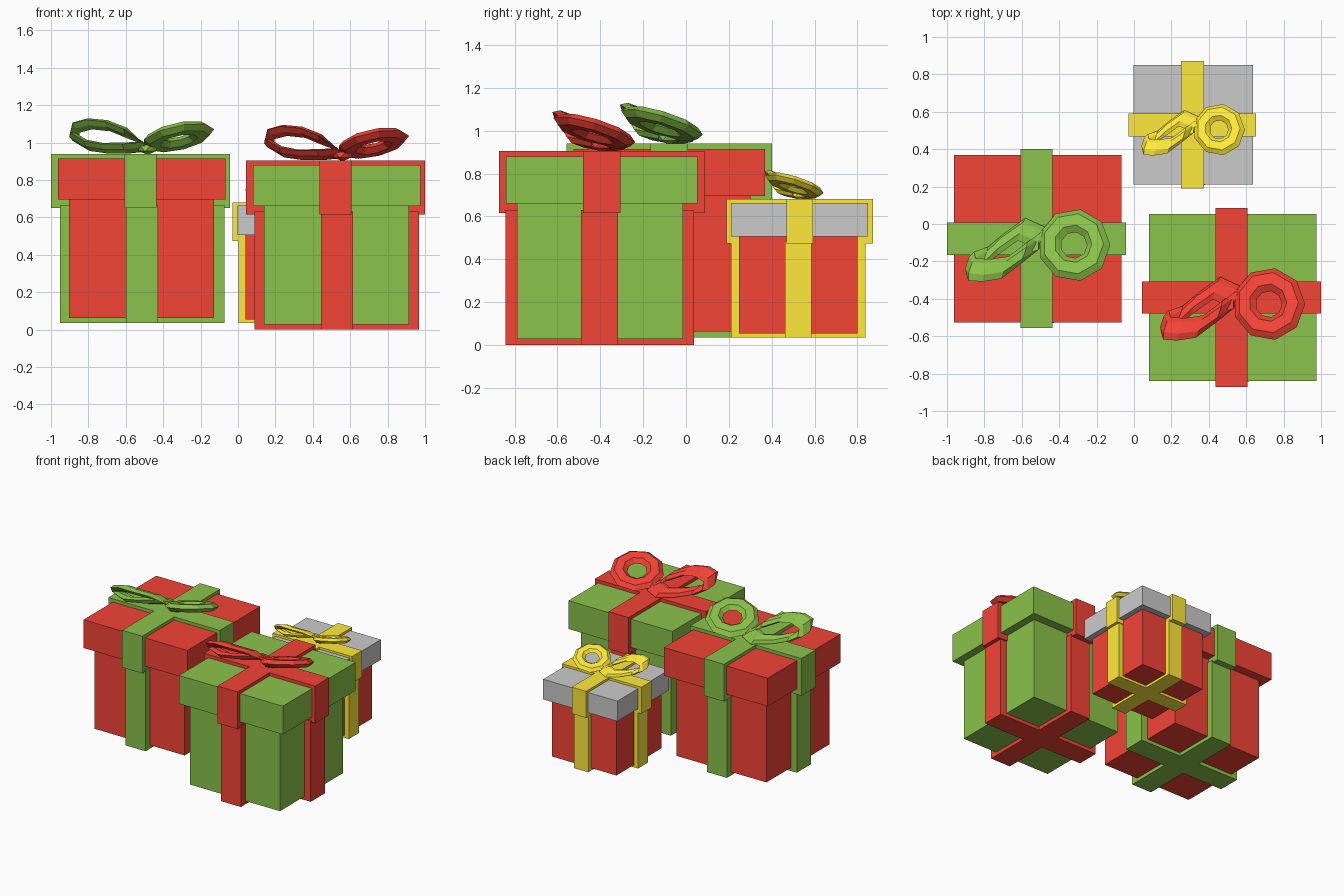
import bpy, bmesh, math
from mathutils import Vector

if "Cube" in bpy.data.objects:
    bpy.data.objects.remove(bpy.data.objects["Cube"])


def make_material(name, rgb):
    m = bpy.data.materials.new(name)
    m.diffuse_color = (*rgb, 1)
    m.use_nodes = True
    m.node_tree.nodes["Principled BSDF"].inputs["Base Color"].default_value = m.diffuse_color
    return m


RED = make_material("red", (0.905, 0.056, 0.037))
GREEN = make_material("green", (0.258, 0.546, 0.069))
YELLOW = make_material("yellow", (1.0, 0.831, 0.044))


def finish(bm, name, mat, origin, scale):
    bmesh.ops.recalc_face_normals(bm, faces=bm.faces)
    mesh = bpy.data.meshes.new(name)
    bm.to_mesh(mesh)
    bm.free()
    if mat:
        mesh.materials.append(mat)
    ob = bpy.data.objects.new(name, mesh)
    ob.location = origin
    ob.scale = (scale,) * 3
    bpy.context.collection.objects.link(ob)


def prism(outline, z0, z1, offset):
    """Extrude a flat outline from z0 to z1."""
    bm = bmesh.new()
    ox, oy = offset
    face = bm.faces.new([bm.verts.new((x + ox, y + oy, z0)) for x, y in outline])
    ext = bmesh.ops.extrude_face_region(bm, geom=[face])["geom"]
    verts = [v for v in ext if isinstance(v, bmesh.types.BMVert)]
    bmesh.ops.translate(bm, verts=verts, vec=(0, 0, z1 - z0))
    return bm


def square(h):
    return [(-h, -h), (h, -h), (h, h), (-h, h)]


def cross(h, w):
    corner = [(h, -w), (h, w), (w, w)]
    pts = []
    for i in range(4):
        c, s = round(math.cos(i * math.pi / 2)), round(math.sin(i * math.pi / 2))
        pts += [(c * x - s * y, s * x + c * y) for x, y in corner]
    return pts


def ribbon_loop(bm, points, widths, thick):
    """Closed sweep of a flattened hexagonal section along a loop."""
    n = len(points)
    rings = []
    for i, (p, w) in enumerate(zip(points, widths)):
        tangent = points[(i + 1) % n] - points[i - 1]
        t = tangent.cross(w).normalized() * thick
        section = [(1, 0), (0.5, 1), (-0.5, 1), (-1, 0), (-0.5, -1), (0.5, -1)]
        rings.append([bm.verts.new(p + w * a + t * b) for a, b in section])
    for i in range(n):
        a, b = rings[i], rings[(i + 1) % n]
        for j in range(6):
            k = (j + 1) % 6
            bm.faces.new((a[j], a[k], b[k], b[j]))


def bow():
    bm = bmesh.new()
    # long left loop, standing open towards the front
    left = [Vector(p) for p in [
        (0.03, 0.0, 0.04), (-0.07, -0.08, 0.11), (-0.17, -0.155, 0.15),
        (-0.27, -0.17, 0.16), (-0.345, -0.165, 0.14), (-0.355, -0.13, 0.09),
        (-0.28, -0.105, 0.045), (-0.19, -0.03, 0.03), (-0.08, 0.05, 0.03)]]
    ribbon_loop(bm, left, [Vector((0.02, 0.06, -0.022))] * len(left), 0.02)
    # round right loop, lying tilted
    right, widths = [], []
    for i in range(9):
        a = 2 * math.pi * i / 9
        dx, dy = math.cos(a), math.sin(a)
        radial = Vector((dx, dy, 0.2 * dx - 0.3 * dy))
        right.append(Vector((0.2, -0.035, 0.092)) + radial * 0.132)
        widths.append(radial * 0.062)
    ribbon_loop(bm, right, widths, 0.027)
    # knot
    knot = bmesh.ops.create_icosphere(bm, subdivisions=1, radius=1)["verts"]
    bmesh.ops.scale(bm, verts=knot, vec=(0.06, 0.06, 0.035))
    bmesh.ops.translate(bm, verts=knot, vec=(0.04, 0.0, 0.03))
    bmesh.ops.translate(bm, verts=bm.verts, vec=(0, 0, 0.905))
    return bm


def gift(label, origin, scale, body, lid, ribbon):
    parts = [
        ("box", prism(square(0.388), 0.027, 0.68, (0.005, -0.008)), body),
        ("box_ribbon", prism(cross(0.44, 0.0865), 0, 0.63, (0.008, -0.01)), ribbon),
        ("lid", prism(square(0.4475), 0.66, 0.88, (0.006, 0)), lid),
        ("lid_ribbon", prism(cross(0.479, 0.0865), 0.615, 0.905, (0, 0)), ribbon),
        ("bow", bow(), ribbon),
    ]
    for name, bm, mat in parts:
        finish(bm, f"{label}_{name}", mat, origin, scale)


gift("left_gift", (-0.521, -0.078, 0.035), 1.0, RED, RED, GREEN)
gift("right_gift", (0.521, -0.393, 0.0), 1.0, GREEN, GREEN, RED)
gift("small_gift", (0.312, 0.53, 0.035), 0.713, RED, None, YELLOW)
